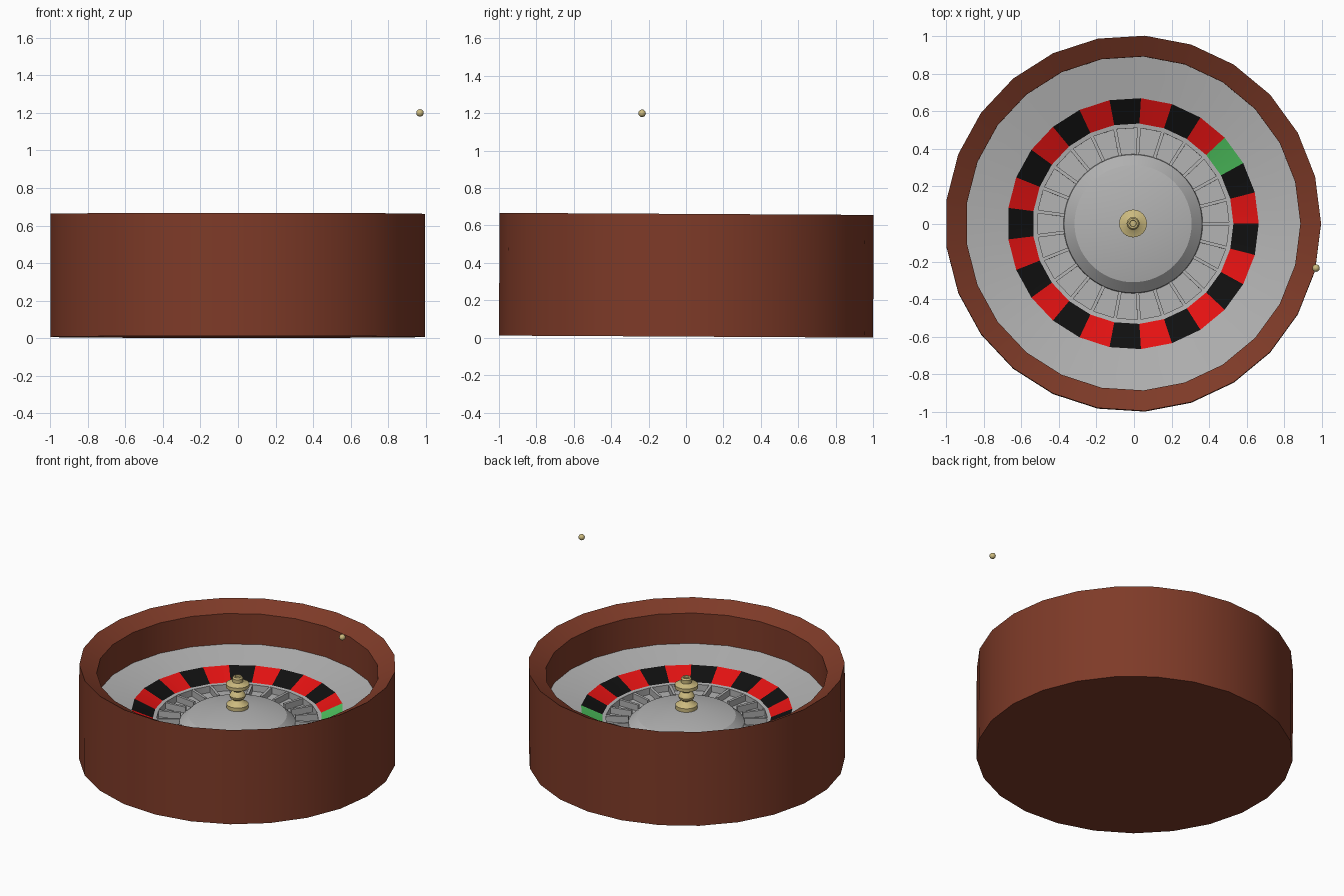
import bpy, bmesh, math
from mathutils import Matrix, Vector

if "Cube" in bpy.data.objects:
    bpy.data.objects.remove(bpy.data.objects["Cube"])

SIDES = 25                       # one side per pocket
STEP = 2 * math.pi / SIDES
PLACE = Matrix.Translation((-0.005, 0, 0.006)) @ Matrix.Rotation(-0.0055, 4, 'X')


def material(name, rgb):
    m = bpy.data.materials.new(name)
    m.diffuse_color = (*rgb, 1)
    m.use_nodes = True
    m.node_tree.nodes["Principled BSDF"].inputs["Base Color"].default_value = m.diffuse_color
    return m


wood = material("brown_wood", (0.21, 0.043, 0.021))
metal = material("grey_metal", (0.45, 0.45, 0.45))
red = material("red_paint", (0.78, 0.006, 0.006))
black = material("black_paint", (0.005, 0.005, 0.005))
green = material("green_paint", (0.075, 0.53, 0.11))
brass = material("pale_brass", (0.60, 0.49, 0.21))


def finish(name, bm, mats, placed=True):
    mesh = bpy.data.meshes.new(name)
    bm.to_mesh(mesh)
    bm.free()
    for m in mats:
        mesh.materials.append(m)
    obj = bpy.data.objects.new(name, mesh)
    bpy.context.collection.objects.link(obj)
    if placed:
        obj.matrix_world = PLACE
    bpy.ops.object.select_all(action='DESELECT')
    obj.select_set(True)
    bpy.context.view_layer.objects.active = obj
    bpy.ops.object.shade_smooth_by_angle(angle=math.radians(25))
    return obj


def lathe(name, profile, mats, sides=SIDES, rule=None):
    """Spin (radius, z) points round z; the profile runs from outside to inside."""
    bm = bmesh.new()
    rings = []
    for r, z in profile:
        rings.append([bm.verts.new((r * math.cos(2 * math.pi * i / sides),
                                    r * math.sin(2 * math.pi * i / sides), z))
                      for i in range(sides)])
    for a, b in zip(rings, rings[1:]):
        for i in range(sides):
            k = (i + 1) % sides
            f = bm.faces.new((a[i], a[k], b[k], b[i]))
            if rule:
                f.material_index = rule(i)
    bmesh.ops.remove_doubles(bm, verts=bm.verts, dist=1e-5)
    return finish(name, bm, mats)


# Wooden bowl with a rim sloping inwards
lathe("bowl", [(0, 0), (1.002, 0), (1.002, 0.656), (0.892, 0.597), (0.892, 0.38)], [wood])

# Sloping ball track
lathe("ball_track", [(0.892, 0.385), (0.67, 0.34)], [metal])

# Coloured ring: one green tile, the rest alternate red and black
lathe("coloured_ring", [(0.67, 0.34), (0.535, 0.283)], [red, black, green],
      rule=lambda i: 2 if i == 2 else (0 if (i - 2) % SIDES % 2 else 1))

# Pocket trough
lathe("pocket_trough", [(0.535, 0.283), (0.512, 0.28), (0.512, 0.235), (0.36, 0.235)], [metal])

# Dividers between the pockets
bm = bmesh.new()
for i in range(SIDES):
    m = (Matrix.Rotation(i * STEP, 4, 'Z') @ Matrix.Translation((0.441, 0, 0.255))
         @ Matrix.Diagonal((0.146, 0.018, 0.046, 1)))
    bmesh.ops.create_cube(bm, size=1, matrix=m)
finish("pocket_dividers", bm, [metal])

# Domed centre
lathe("centre_dome", [(0.372, 0.23), (0.368, 0.25), (0.312, 0.302), (0.0, 0.37)], [metal], sides=64)

# Turned spindle
lathe("spindle", [(0.07, 0.34), (0.07, 0.38), (0.045, 0.395), (0.03, 0.41), (0.048, 0.425),
                  (0.052, 0.44), (0.045, 0.455), (0.028, 0.47), (0.045, 0.485), (0.074, 0.497),
                  (0.074, 0.52), (0.04, 0.53), (0.034, 0.535), (0.034, 0.56), (0.027, 0.57),
                  (0.018, 0.57), (0.016, 0.56), (0, 0.56)], [brass], sides=24)

# Ball hovering above the bowl
bm = bmesh.new()
bmesh.ops.create_uvsphere(bm, u_segments=16, v_segments=10, radius=0.02,
                          matrix=Matrix.Translation((0.97, -0.235, 1.2)))
finish("ball", bm, [brass], placed=False)
